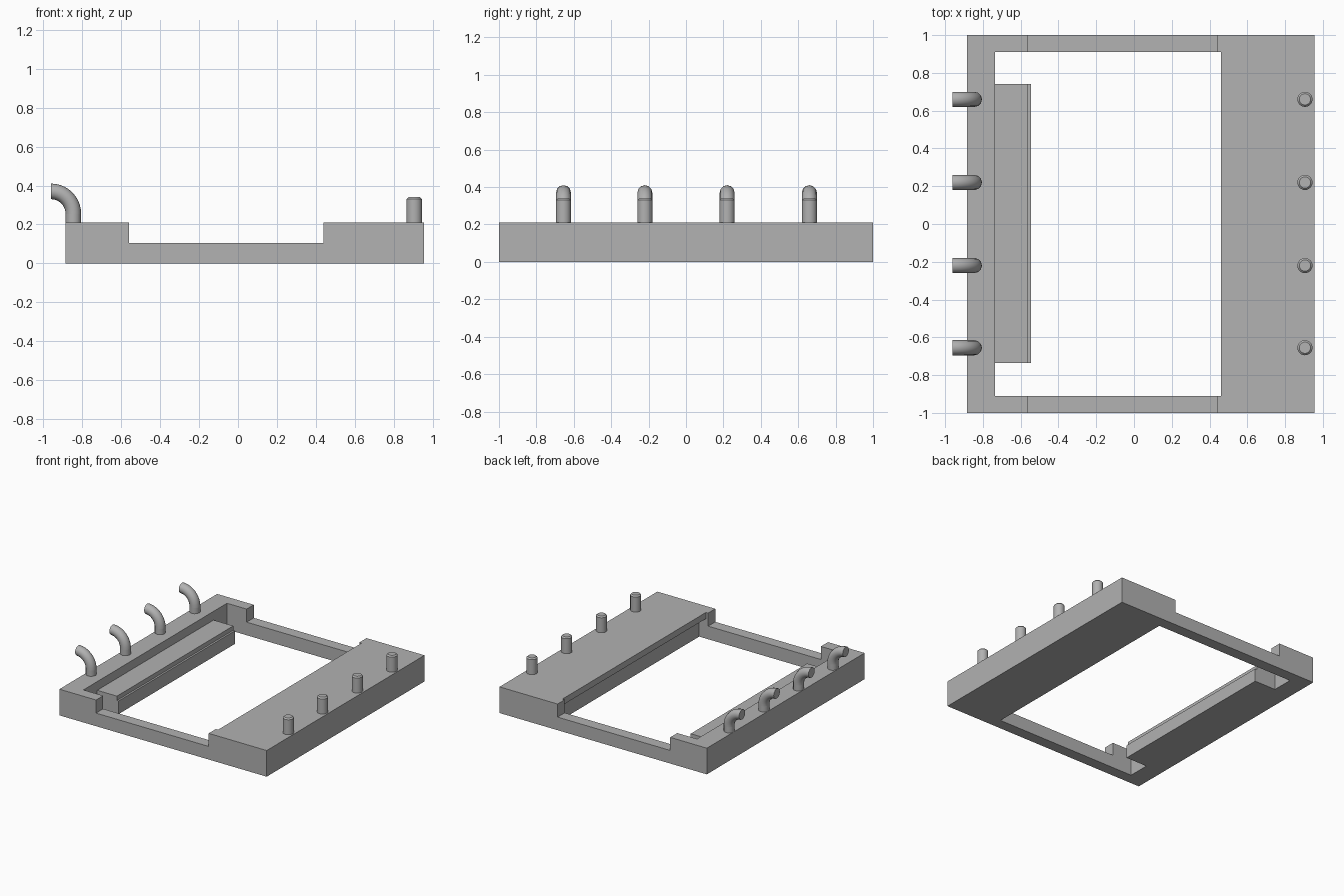
import bpy, bmesh, math
from mathutils import Matrix, Vector

if "Cube" in bpy.data.objects:
    bpy.data.objects.remove(bpy.data.objects["Cube"])

grey = bpy.data.materials.new("plain grey")
grey.use_nodes = True
COLOUR = (0.445, 0.445, 0.445, 1)
grey.diffuse_color = COLOUR
grey.node_tree.nodes["Principled BSDF"].inputs["Base Color"].default_value = COLOUR

TOP, MID = 0.21, 0.105


def add_object(name, bm, smooth=False):
    bmesh.ops.recalc_face_normals(bm, faces=bm.faces)
    mesh = bpy.data.meshes.new(name)
    bm.to_mesh(mesh)
    bm.free()
    mesh.materials.append(grey)
    obj = bpy.data.objects.new(name, mesh)
    bpy.context.collection.objects.link(obj)
    if smooth:
        bpy.ops.object.select_all(action='DESELECT')
        obj.select_set(True)
        bpy.context.view_layer.objects.active = obj
        bpy.ops.object.shade_smooth_by_angle(angle=math.radians(40))
    return obj


def prism(name, profile, y0, y1):
    """Extrude an x-z profile from y0 to y1."""
    bm = bmesh.new()
    face = bm.faces.new([bm.verts.new((x, y0, z)) for x, z in profile])
    new = bmesh.ops.extrude_face_region(bm, geom=[face])["geom"]
    verts = [g for g in new if isinstance(g, bmesh.types.BMVert)]
    bmesh.ops.translate(bm, verts=verts, vec=(0, y1 - y0, 0))
    return add_object(name, bm)


# End rails, low in the middle and full height at the corners
end_profile = [(-0.885, 0), (0.955, 0), (0.955, TOP), (0.44, TOP),
               (0.44, MID), (-0.56, MID), (-0.56, TOP), (-0.885, TOP)]
prism("front_rail", end_profile, -1, -0.91)
prism("back_rail", end_profile, 0.91, 1)

# Narrow rail carrying the hooks
prism("hook_rail", [(-0.885, 0), (-0.735, 0), (-0.735, TOP), (-0.885, TOP)], -0.91, 0.91)

# Stepped ledge inside the hook rail
prism("ledge", [(-0.735, 0), (-0.545, 0), (-0.545, MID), (-0.56, MID),
                (-0.56, 0.14), (-0.735, 0.14)], -0.735, 0.74)

# Wide deck with an overhanging lip
prism("peg_deck", [(0.52, 0), (0.955, 0), (0.955, TOP), (0.46, TOP),
                   (0.46, 0.16), (0.52, 0.16)], -0.91, 0.91)


def peg(name, y):
    """Short upright pin with a chamfered tip."""
    bm = bmesh.new()
    bmesh.ops.create_cone(bm, cap_ends=True, segments=24, radius1=0.04, radius2=0.04,
                          depth=0.13, matrix=Matrix.Translation((0.905, y, 0.275)))
    rim = [e for e in bm.edges if all(v.co.z > 0.3 for v in e.verts)]
    bmesh.ops.bevel(bm, geom=rim, offset=0.01, segments=1, affect='EDGES')
    add_object(name, bm, True)


def hook(name, y):
    """Round bar rising from the rail and bending outward."""
    bm = bmesh.new()
    bmesh.ops.create_circle(bm, cap_ends=True, segments=12, radius=0.04,
                            matrix=Matrix.Translation((-0.845, y, TOP)))
    new = bmesh.ops.extrude_face_region(bm, geom=bm.faces[:])["geom"]
    verts = [g for g in new if isinstance(g, bmesh.types.BMVert)]
    bmesh.ops.translate(bm, verts=verts, vec=(0, 0, 0.045))
    end = [g for g in new if isinstance(g, bmesh.types.BMFace)]
    bmesh.ops.spin(bm, geom=end, cent=Vector((-0.96, y, 0.255)), axis=(0, -1, 0),
                   angle=math.pi / 2, steps=10, use_duplicate=False)
    add_object(name, bm, True)


for i, y in enumerate((-0.655, -0.22, 0.22, 0.66), 1):
    peg(f"peg_{i}", y)
    hook(f"hook_{i}", y)
